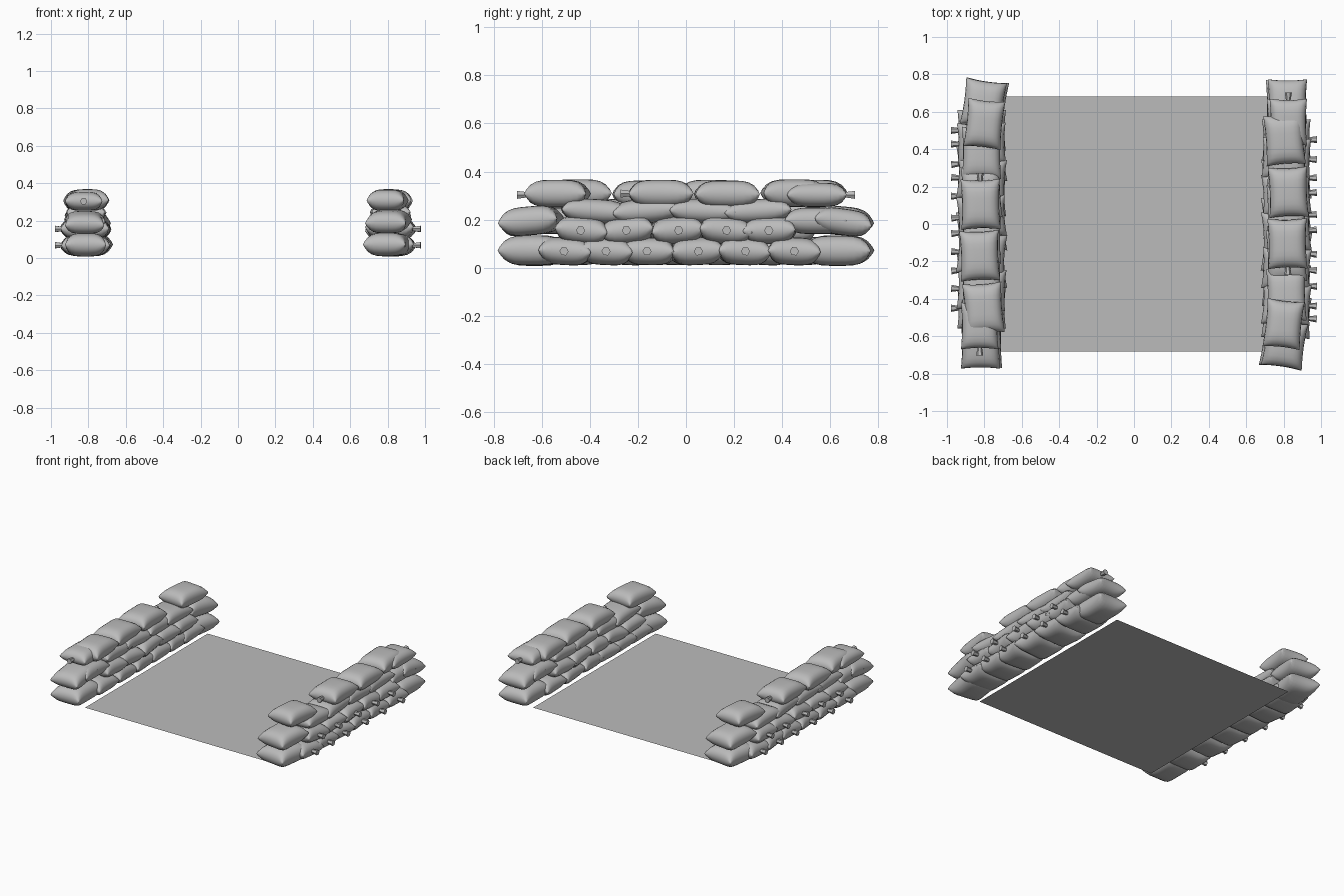
import bpy, bmesh, math, random
from mathutils import Matrix, Vector

random.seed(4)
cube = bpy.data.objects.get("Cube")
if cube:
    bpy.data.objects.remove(cube)

grey = bpy.data.materials.new("plain_grey")
grey.use_nodes = True
COLOUR = (0.5, 0.5, 0.5, 1)
grey.diffuse_color = COLOUR
grey.node_tree.nodes["Principled BSDF"].inputs["Base Color"].default_value = COLOUR


def finish(name, bm, matrix=None):
    mesh = bpy.data.meshes.new(name)
    bm.to_mesh(mesh)
    bm.free()
    mesh.materials.append(grey)
    ob = bpy.data.objects.new(name, mesh)
    bpy.context.collection.objects.link(ob)
    if matrix:
        ob.matrix_world = matrix
    return ob


def pillow(bm, length, width, height, n=12):
    """Stuffed bag: two domed sheets meeting in a seam, with pulled-out corners."""
    for side in (1, -1):
        sheet = bmesh.ops.create_grid(bm, x_segments=n, y_segments=n, size=1)
        for v in sheet["verts"]:
            # crowd the grid towards the seam so the edge is round
            u, w = (math.sin(c * math.pi / 2) for c in v.co.xy)
            dome = max(0, (1 - u ** 4) * (1 - w ** 4)) ** 0.5
            v.co = Vector((u * length / 2 * (1 - 0.06 * (1 - w * w)),
                           w * width / 2 * (1 - 0.06 * (1 - u * u)),
                           side * dome * height / 2))
        if side < 0:
            faces = {f for v in sheet["verts"] for f in v.link_faces}
            bmesh.ops.reverse_faces(bm, faces=list(faces))
    bmesh.ops.remove_doubles(bm, verts=bm.verts, dist=0.0005)


def tie(bm, length):
    """Flared knot of cloth at one end of a bag."""
    place = Matrix.Translation((length / 2 + 0.01, 0, 0)) @ Matrix.Rotation(math.pi / 2, 4, 'Y')
    bmesh.ops.create_cone(bm, cap_ends=True, segments=6, radius1=0.012, radius2=0.019,
                          depth=0.045, matrix=place)


def bag(name, wall, x, y, z, size, yaw=0, pitch=0, roll=0, knot=False):
    bm = bmesh.new()
    pillow(bm, *size)
    if knot:
        tie(bm, size[0])
    turn = [Matrix.Rotation(math.radians(a), 4, ax)
            for a, ax in ((yaw, 'Z'), (pitch, 'Y'), (roll, 'X'))]
    ob = finish(name, bm, wall @ Matrix.Translation((x, y, z)) @ turn[0] @ turn[1] @ turn[2])
    bpy.ops.object.select_all(action='DESELECT')
    ob.select_set(True)
    bpy.context.view_layer.objects.active = ob
    bpy.ops.object.shade_smooth_by_angle(angle=math.radians(50))


# Ground sheet between the walls
bm = bmesh.new()
bmesh.ops.create_grid(bm, x_segments=1, y_segments=1, size=1)
bmesh.ops.scale(bm, vec=(0.715, 0.683, 1), verts=bm.verts)
finish("ground_sheet", bm)

CROSS = (0.26, 0.22, 0.115)
LONG = (0.27, 0.21, 0.115)

# The second wall is the first turned half way round
for side, angle in (("left", 0), ("right", math.pi)):
    wall = Matrix.Rotation(angle, 4, 'Z')

    def add(part, *args, **kw):
        bag(f"{side}_{part}", wall, *args, **kw)

    # Two lower courses laid across the wall, knots outwards
    for i, y in enumerate((-0.5, -0.33, -0.15, 0.04, 0.24, 0.45)):
        add(f"bottom_cross_bag_{i}", 0.815, y, 0.068, CROSS, yaw=random.uniform(-5, 5),
            roll=random.uniform(-4, 4), knot=True)
    for i, y in enumerate((-0.43, -0.24, -0.04, 0.16, 0.35)):
        add(f"second_cross_bag_{i}", 0.815, y, 0.155, CROSS, yaw=random.uniform(-5, 5),
            roll=random.uniform(-7, 7), knot=True)

    # Third course laid along the wall
    for i, y in enumerate((-0.38, -0.17, 0.07, 0.3)):
        add(f"third_long_bag_{i}", 0.815, y, 0.235, (0.28, 0.21, 0.1),
            yaw=90 + random.uniform(-3, 3), pitch=random.uniform(-5, 5))

    # Stepped end bags
    add("bottom_front_end_bag", 0.8, -0.635, 0.072, (0.27, 0.23, 0.125), yaw=-98)
    add("bottom_back_end_bag", 0.815, 0.63, 0.07, (0.28, 0.22, 0.125), yaw=90)
    add("middle_front_end_bag", 0.805, -0.645, 0.195, (0.25, 0.22, 0.12), yaw=-98, pitch=5)
    add("middle_back_bag", 0.815, 0.54, 0.195, (0.26, 0.21, 0.11), yaw=90, knot=True)
    add("middle_back_end_bag", 0.82, 0.655, 0.19, (0.24, 0.21, 0.11), yaw=90, pitch=8)

    # Top course
    add("top_front_bag", 0.8, -0.535, 0.308, (0.26, 0.2, 0.115), yaw=-96)
    add("top_mid_front_bag", 0.82, -0.105, 0.308, LONG, yaw=-89, knot=True)
    add("top_mid_back_bag", 0.825, 0.17, 0.305, LONG, yaw=92)
    add("top_back_bag", 0.805, 0.45, 0.31, LONG, yaw=94, knot=True)
    add("top_back_end_bag", 0.825, 0.545, 0.303, (0.25, 0.2, 0.1), yaw=90, knot=True)
